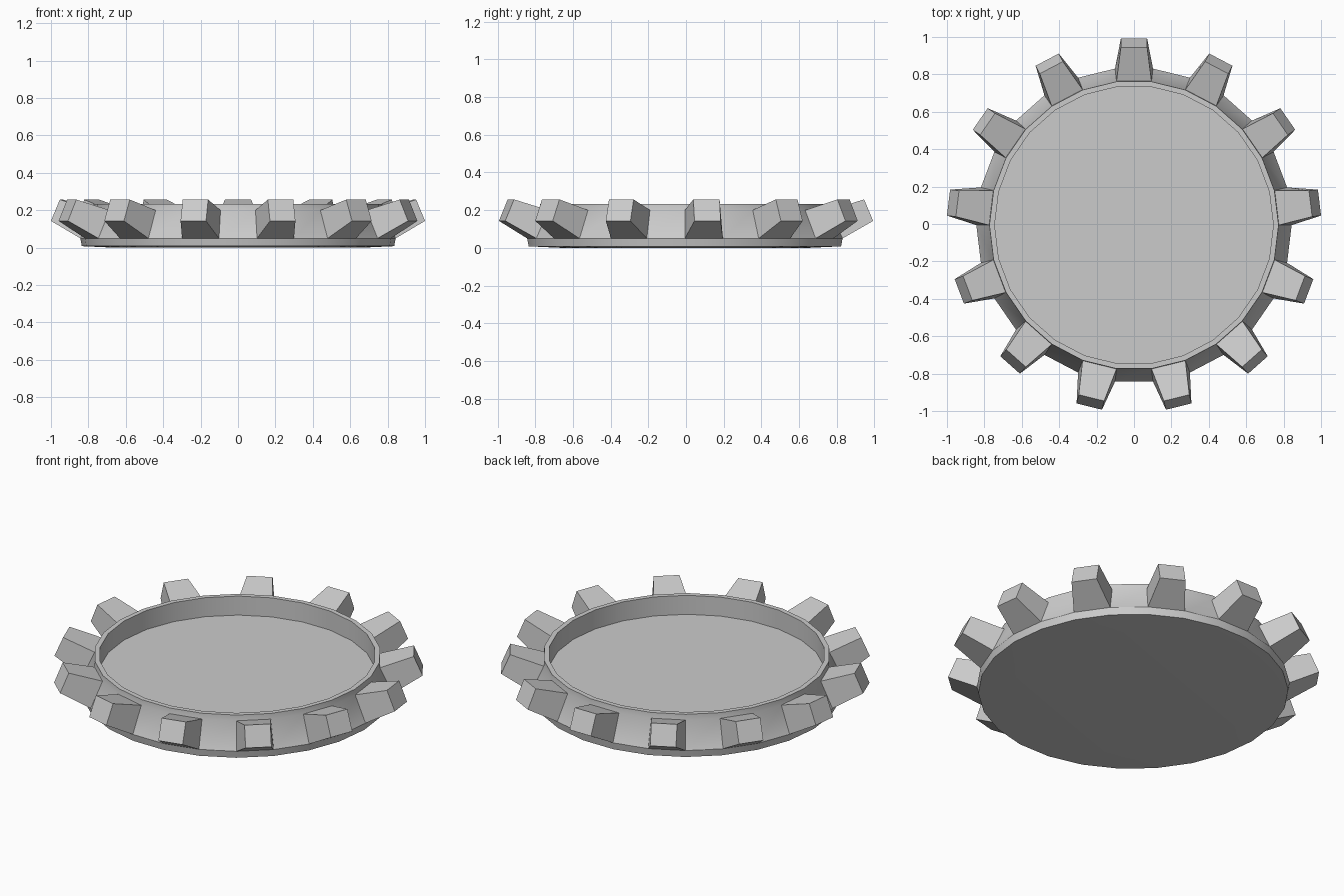
import bpy, bmesh
from math import sin, cos, pi, radians

if "Cube" in bpy.data.objects:
    bpy.data.objects.remove(bpy.data.objects["Cube"])

SIDES = 26                      # every second wall facet carries a tooth
SHIFT = -0.006                  # centres the odd tooth count in y
# radius, height from under the base, up the wall, over the rim, to the floor
PROFILE = [(0.66, 0.0), (0.835, 0.008), (0.843, 0.05), (0.775, 0.20),
           (0.773, 0.233), (0.745, 0.233), (0.745, 0.12)]
TOOTH_BAND = 2                  # profile segment the teeth grow from

bm = bmesh.new()


def facet_point(i, r, z):
    a = pi / 2 + (i - 0.5) * 2 * pi / SIDES
    return bm.verts.new((r * cos(a), r * sin(a) + SHIFT, z))


# Dish body: rings joined by quads, closed by base and floor
rings = [[facet_point(i, r, z) for i in range(SIDES)] for r, z in PROFILE]
tooth_bases = []
for k in range(len(rings) - 1):
    low, high = rings[k], rings[k + 1]
    for i in range(SIDES):
        j = (i + 1) % SIDES
        quad = (low[i], low[j], high[j], high[i])
        if k == TOOTH_BAND and i % 2 == 0:
            tooth_bases.append((i, quad))
        else:
            bm.faces.new(quad)
bm.faces.new(rings[0][::-1])
bm.faces.new(rings[-1])

# Teeth: tapered, tilted blocks grown out of alternate facets
for i, base in tooth_bases:
    a = pi / 2 + i * 2 * pi / SIDES
    tip = []
    for r, z, side in ((0.999, 0.143, -1), (0.999, 0.143, 1),
                       (0.951, 0.257, 1), (0.951, 0.257, -1)):
        w = side * 0.07
        tip.append(bm.verts.new((r * cos(a) - w * sin(a),
                                 r * sin(a) + w * cos(a) + SHIFT, z)))
    for n in range(4):
        m = (n + 1) % 4
        bm.faces.new((base[n], base[m], tip[m], tip[n]))
    bm.faces.new(tip)

bmesh.ops.recalc_face_normals(bm, faces=bm.faces[:])
mesh = bpy.data.meshes.new("toothed_dish")
bm.to_mesh(mesh)
bm.free()
dish = bpy.data.objects.new("toothed_dish", mesh)
bpy.context.collection.objects.link(dish)

# Smooth round wall with crisp tooth and rim edges
bpy.context.view_layer.objects.active = dish
dish.select_set(True)
bpy.ops.object.shade_smooth_by_angle(angle=radians(30))
